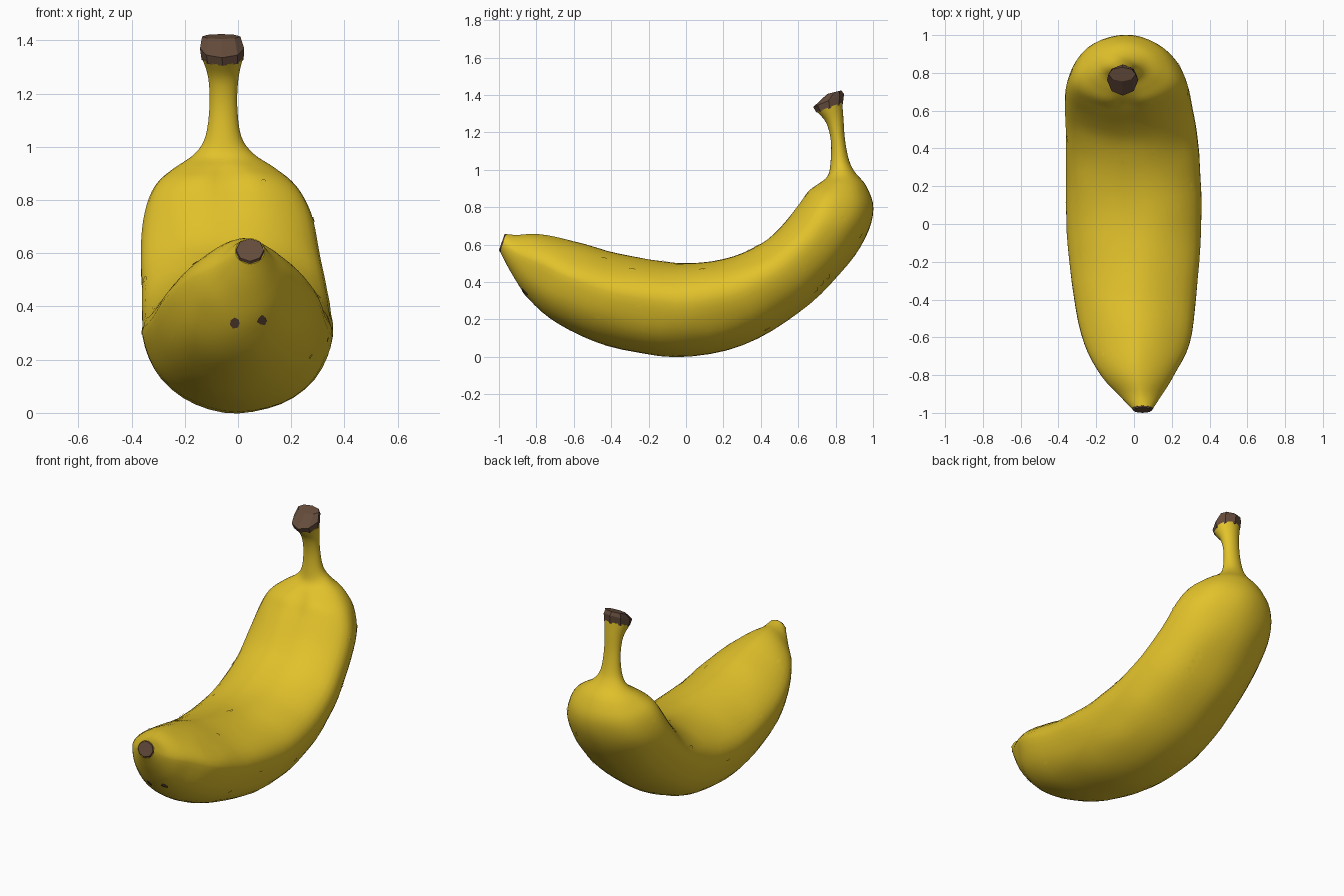
import bpy, bmesh, math, random
from mathutils import Vector, noise
from mathutils.bvhtree import BVHTree

if "Cube" in bpy.data.objects:
    bpy.data.objects.remove(bpy.data.objects["Cube"])

random.seed(4)


def material(name, rgb):
    m = bpy.data.materials.new(name)
    m.diffuse_color = (*rgb, 1)
    m.use_nodes = True
    m.node_tree.nodes["Principled BSDF"].inputs["Base Color"].default_value = m.diffuse_color
    return m


YELLOW = material("banana yellow", (0.76, 0.54, 0.024))
BROWN = material("stem brown", (0.13, 0.072, 0.045))

# Stations along the fruit: inner y, inner z, outer y, outer z, half width, centre x
STATIONS = [
    (-.970, .656, -1.0, .570, .052, .045),
    (-.962, .656, -.993, .560, .055, .045),
    (-.90, .652, -.935, .45, .105, .035),
    (-.78, .657, -.84, .31, .19, .02),
    (-.60, .618, -.68, .175, .28, .015),
    (-.35, .548, -.42, .060, .325, .005),
    (-.05, .507, -.05, -.001, .355, .0),
    (.20, .530, .30, .060, .357, -.005),
    (.40, .610, .60, .235, .347, -.015),
    (.52, .715, .82, .440, .333, -.03),
    (.60, .820, .96, .635, .312, -.040),
    (.645, .885, 1.0, .79, .268, -.047),
    (.70, .925, .965, .91, .193, -.050),
    (.755, .965, .905, .985, .11, -.052),
    (.772, 1.03, .872, 1.05, .067, -.055),
    (.775, 1.15, .850, 1.16, .052, -.055),
    (.750, 1.25, .842, 1.27, .057, -.055),
    (.700, 1.31, .835, 1.36, .077, -.058),
]


def spline(t):
    """Smooth interpolation between the stations."""
    i = min(int(t), len(STATIONS) - 2)
    f = t - i
    p = [STATIONS[max(0, min(len(STATIONS) - 1, i + k))] for k in (-1, 0, 1, 2)]
    return [0.5 * (2 * b + (c - a) * f + (2 * a - 5 * b + 4 * c - d) * f * f
                   + (3 * b - a - 3 * c + d) * f ** 3) for a, b, c, d in zip(*p)]


def ring(station, sides, body=0.0, roof=1.0, groove=0.0):
    """Cross-section: rounded pentagon on the body, plain oval on the stem."""
    iy, iz, oy, oz, hw, xc = station
    inner, outer = Vector((0, iy, iz)), Vector((0, oy, oz))
    mid, half = (inner + outer) / 2, (inner - outer) / 2
    pts = []
    for k in range(sides):
        a = 2 * math.pi * k / sides
        s, c = math.sin(a), math.cos(a)
        r = 1 + 0.018 * body * math.cos(5 * a) * s * s
        power = roof if c > 0 else 1
        u = r * math.copysign(abs(s) ** power, s)
        v = r * math.copysign(abs(c) ** power, c) + 0.13 * body * s * s
        near = math.atan2(s, c) / 0.2
        v -= groove * math.exp(-near * near)
        p = mid + half * v + Vector((xc + hw * u, 0, 0))
        pts.append(p + noise.noise_vector(p * 6) * 0.005 * body)
    return pts


def loft(name, rings, mat, smooth):
    bm = bmesh.new()
    rows = [[bm.verts.new(p) for p in r] for r in rings]
    n = len(rows[0])
    for a, b in zip(rows, rows[1:]):
        for k in range(n):
            bm.faces.new((a[k], a[(k + 1) % n], b[(k + 1) % n], b[k]))
    bm.faces.new(rows[0])
    bm.faces.new(rows[-1])
    bmesh.ops.recalc_face_normals(bm, faces=bm.faces)
    return finish(name, bm, [mat], smooth)


def finish(name, bm, mats, smooth):
    me = bpy.data.meshes.new(name)
    bm.to_mesh(me)
    bm.free()
    for m in mats:
        me.materials.append(m)
    ob = bpy.data.objects.new(name, me)
    bpy.context.collection.objects.link(ob)
    if smooth:
        bpy.context.view_layer.objects.active = ob
        ob.select_set(True)
        bpy.ops.object.shade_smooth_by_angle(angle=math.radians(35))
        ob.select_set(False)
    return ob


# Peel: body and stem in one sweep, with a seam groove along the inner curve
rings = []
last = len(STATIONS) - 1
for s in range(4, last * 4 + 1):
    t = s / 4
    body = max(0, min(1, (t - 1) / 2, (13.5 - t) / 2))
    roof = 1 + 0.3 * max(0, min(1, t - 1, (6.5 - t) / 2.5))
    groove = 0.04 * max(0, min(1, (t - 5) / 2, 13 - t)) + 0.12 * math.exp(-((t - 11.2) / 1.2) ** 2)
    rings.append(ring(spline(t), 40, body, roof, groove))
peel = loft("banana_peel", rings, YELLOW, True)

# Brown blossom tip and slanted cut stem end
loft("blossom_tip", [ring(STATIONS[0], 8), ring(STATIONS[1], 8)], BROWN, False)
loft("stem_end", [ring(s, 8) for s in (
    (.698, 1.305, .838, 1.35, .079, -.058),
    (.680, 1.335, .845, 1.405, .083, -.06),
    (.755, 1.405, .830, 1.424, .072, -.063))], BROWN, False)

# Specks: thin patches laid on the peel
tree = BVHTree.FromPolygons([v.co for v in peel.data.vertices],
                            [p.vertices for p in peel.data.polygons])
bm = bmesh.new()


def speck(origin, direction, length, width, mat=0):
    hit, normal, _, _ = tree.ray_cast(Vector(origin), Vector(direction))
    if hit is None:
        return
    along = Vector((0, 1, 0.01))
    along = (along - normal * along.dot(normal)).normalized()
    across = normal.cross(along)
    verts = []
    for k in range(7):
        a = 2 * math.pi * k / 7
        q = hit + (along * math.cos(a) * length + across * math.sin(a) * width) * random.uniform(.8, 1.1)
        near, n, _, _ = tree.find_nearest(q)
        verts.append(bm.verts.new(near + n * 0.004))
    f = bm.faces.new(verts)
    f.normal_update()
    # yellow flecks are dents facing into the peel, brown spots face out
    if (f.normal.dot(normal) < 0) == (mat == 1):
        f.normal_flip()
    f.material_index = mat


# Right side (y, z)
for y, z in ((-.44, .525), (-.29, .465), (.09, .465), (.2, .435), (.46, .65), (.65, .865),
             (.7, .725), (.38, .59), (.93, .65), (.84, .74), (-.47, .215), (.09, .215),
             (.43, .15), (.62, .465), (-.25, .275)):
    speck((5, y, z), (-1, 0, 0), .019, .011)
# Left side
for y, z in ((-.3, .4), (.1, .3), (.45, .5), (.8, .8)):
    speck((-5, y, z), (1, 0, 0), .022, .014)
# Top
for x, y, l, w in ((-.29, -.15, .045, .014), (-.16, -.67, .03, .014), (.02, -.11, .03, .012),
                   (.24, -.28, .02, .01), (-.06, .33, .018, .01), (-.23, .09, .01, .008)):
    speck((x, y, 5), (0, 0, -1), l, w)
# Front, two dark spots
for x, z in ((-.01, .34), (.09, .35)):
    speck((x, -5, z), (0, 1, 0), .026, .02, 1)
# Back, a short row of scars
for i in range(3):
    speck((.15, 5, .36 + .035 * i), (0, -1, 0), .014, .026)
finish("peel_specks", bm, [YELLOW, BROWN], False)
